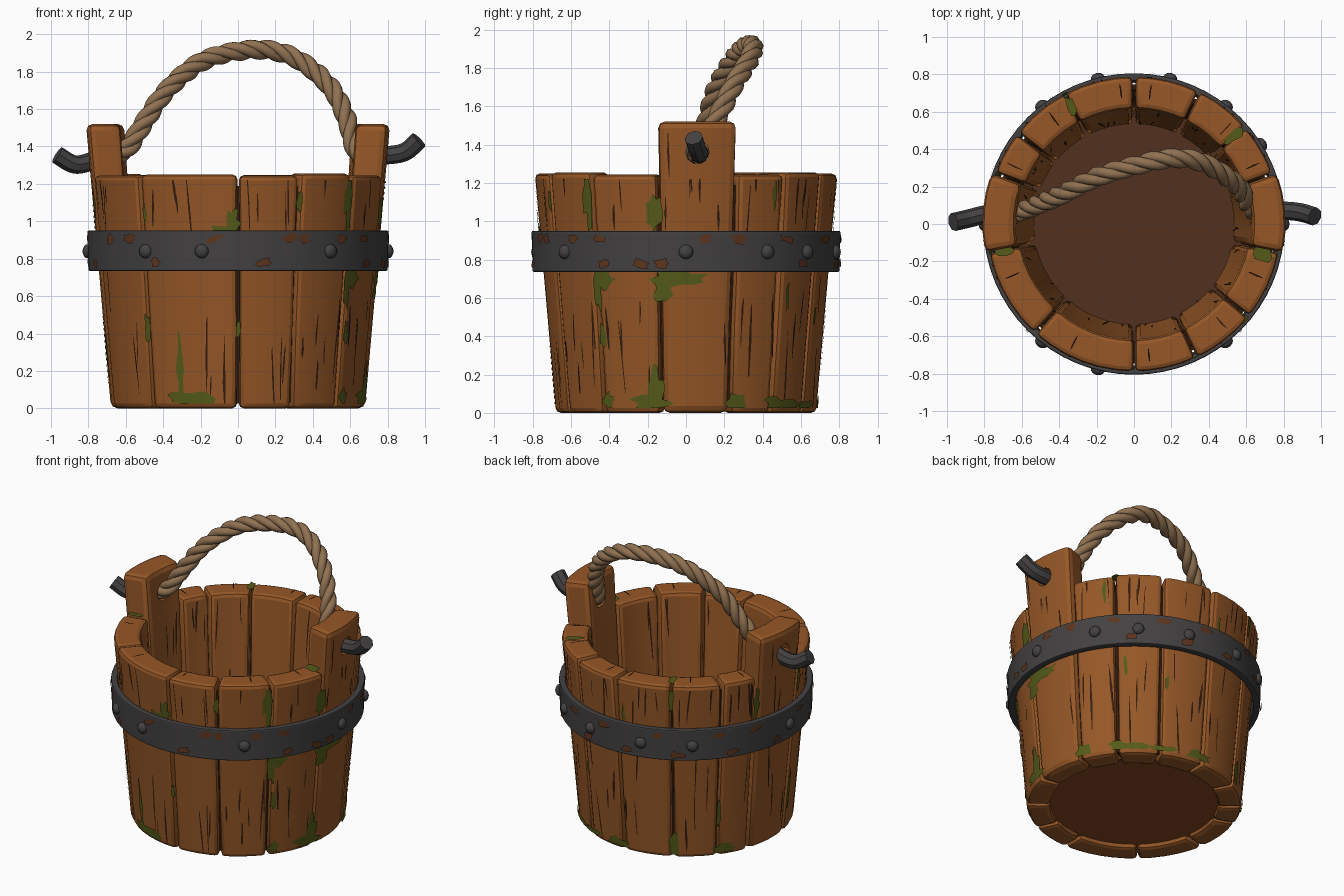
import bpy, bmesh, random
from math import sin, cos, pi, radians
from mathutils import Vector, Matrix

random.seed(7)
if "Cube" in bpy.data.objects:
    bpy.data.objects.remove(bpy.data.objects["Cube"], do_unlink=True)


def material(name, r, g, b):
    m = bpy.data.materials.new(name)
    m.use_nodes = True
    m.diffuse_color = (r, g, b, 1)
    node = m.node_tree.nodes["Principled BSDF"]
    node.inputs["Base Color"].default_value = (r, g, b, 1)
    node.inputs["Roughness"].default_value = 0.8
    return m


WOOD = material("wood", 0.305, 0.096, 0.02)
CRACK = material("dark crack", 0.035, 0.012, 0.005)
FLOOR = material("floor wood", 0.086, 0.031, 0.014)
UNDERSIDE = material("underside wood", 0.235, 0.066, 0.017)
MOSS = material("moss", 0.09, 0.105, 0.01)
IRON = material("iron", 0.057, 0.053, 0.055)
RUST = material("rust", 0.11, 0.035, 0.013)
ROPE = material("rope", 0.28, 0.165, 0.083)
CREASE = material("rope crease", 0.05, 0.024, 0.01)


def outer(z):
    return 0.68 + 0.088 * z


def inner(z):
    return 0.53 + 0.07 * z


def polar(a, r, z):
    return Vector((r * cos(a), r * sin(a), z))


def activate(obj):
    bpy.ops.object.select_all(action="DESELECT")
    obj.select_set(True)
    bpy.context.view_layer.objects.active = obj


def build(name, bm, mat, bevel=0, smooth=20, cutter=None):
    mesh = bpy.data.meshes.new(name)
    bm.to_mesh(mesh)
    bm.free()
    mesh.materials.append(mat)
    obj = bpy.data.objects.new(name, mesh)
    bpy.context.collection.objects.link(obj)
    activate(obj)
    if bevel:
        mod = obj.modifiers.new("bevel", "BEVEL")
        mod.width, mod.segments = bevel, 2
        mod.limit_method, mod.angle_limit = "ANGLE", radians(40)
        bpy.ops.object.modifier_apply(modifier=mod.name)
    if cutter:
        mod = obj.modifiers.new("hole", "BOOLEAN")
        mod.object, mod.operation, mod.solver = cutter, "DIFFERENCE", "EXACT"
        bpy.ops.object.modifier_apply(modifier=mod.name)
        bpy.data.objects.remove(cutter, do_unlink=True)
        activate(obj)
    bpy.ops.object.shade_smooth_by_angle(angle=radians(smooth))
    return obj


def lathe(name, profile, mat, bevel=0, n=64):
    bm = bmesh.new()
    rings = [[bm.verts.new(polar(2 * pi * i / n, r, z)) for r, z in profile] for i in range(n)]
    k = len(profile)
    for i in range(n):
        a, b = rings[i], rings[(i + 1) % n]
        for j in range(k):
            bm.faces.new((a[j], b[j], b[(j + 1) % k], a[(j + 1) % k]))
    bmesh.ops.recalc_face_normals(bm, faces=bm.faces)
    build(name, bm, mat, bevel)


def tube(name, points, radius, mat, smooth=50):
    curve = bpy.data.curves.new(name, "CURVE")
    curve.dimensions = "3D"
    curve.bevel_depth, curve.bevel_resolution, curve.use_fill_caps = radius, 2, True
    spline = curve.splines.new("POLY")
    spline.points.add(len(points) - 1)
    for p, co in zip(spline.points, points):
        p.co = (*co, 1)
    curve.materials.append(mat)
    obj = bpy.data.objects.new(name, curve)
    bpy.context.collection.objects.link(obj)
    activate(obj)
    bpy.ops.object.convert(target="MESH")
    bpy.ops.object.shade_smooth_by_angle(angle=radians(smooth))


def smooth_path(points, steps):
    # Catmull-Rom interpolation through the given points
    p = [Vector(q) for q in points]
    p = [2 * p[0] - p[1]] + p + [2 * p[-1] - p[-2]]
    path = []
    for a, b, c, d in zip(p, p[1:], p[2:], p[3:]):
        for i in range(steps):
            t = i / steps
            path.append(b + (c - a) * t / 2 + (a - 2.5 * b + 2 * c - d / 2) * t ** 2
                        + (1.5 * (b - c) + (d - a) / 2) * t ** 3)
    return path + [p[-2]]


# Staves, with two tall ones that carry the handle
def stave(name, a0, a1, top, bevel, cutter=None):
    bm = bmesh.new()
    n = max(3, round((a1 - a0) / radians(7)))
    rows = []
    for z in (0, 0.45, 0.9, top):
        b0 = a0 + 0.008 + random.uniform(-0.005, 0.005)
        b1 = a1 - 0.008 + random.uniform(-0.005, 0.005)
        angles = [b0 + (b1 - b0) * i / n for i in range(n + 1)]
        loop = [polar(a, outer(z), z) for a in angles]
        loop += [polar(a, inner(z), z) for a in reversed(angles)]
        rows.append([bm.verts.new(v) for v in loop])
    k = len(rows[0])
    for low, high in zip(rows, rows[1:]):
        for i in range(k):
            j = (i + 1) % k
            bm.faces.new((low[i], low[j], high[j], high[i]))
    bm.faces.new(rows[0][::-1])
    bm.faces.new(rows[-1])
    build(name, bm, WOOD, bevel, 20, cutter)


def disc(name, x, y, z, radius, depth, mat, n, turn=0):
    bm = bmesh.new()
    place = Matrix.Translation((x, y, z)) @ Matrix.Rotation(turn, 4, "Y")
    bmesh.ops.create_cone(bm, cap_ends=True, segments=n, radius1=radius, radius2=radius,
                          depth=depth, matrix=place)
    return build(name, bm, mat)


seams = [radians(a) for a in (-11, 20, 41, 64, 90, 118, 142, 160, 191, 228, 270, 295, 321, 349)]
spans = list(zip(seams, seams[1:]))
tall = {0: 0.74, 7: -0.74}
for i, (a0, a1) in enumerate(spans):
    if i in tall:
        cutter = disc("hole_cutter", tall[i], 0.06, 1.36, 0.062, 0.6, WOOD, 10, pi / 2)
        cutter.hide_render = True
        stave("handle_stave", a0, a1, 1.52, 0.035, cutter)
    else:
        stave("stave", a0, a1, 1.25 + random.uniform(-0.006, 0.006), 0.026)

# Dark liner behind the seams, and the floor
lathe("seam_liner", [(0.62, 0.03), (0.645, 0.03), (0.745, 1.19), (0.72, 1.19)], CRACK)
disc("floor", 0, 0, 0.075, 0.63, 0.05, FLOOR, 48)
disc("floor_underside", 0, 0, 0.04, 0.56, 0.02, UNDERSIDE, 48)

# Iron band and rivets
lathe("band", [(0.755, 0.735), (0.8, 0.735), (0.806, 0.95), (0.765, 0.95)], IRON, 0.008)
for a in (-128, -104, -52, 0, 32, 52, 76, 104, 128, 180):
    bm = bmesh.new()
    place = (Matrix.Translation(polar(radians(a), 0.803, 0.84))
             @ Matrix.Rotation(radians(a), 4, "Z") @ Matrix.Diagonal((0.75, 1, 1, 1)))
    bmesh.ops.create_uvsphere(bm, u_segments=12, v_segments=8, radius=0.038, matrix=place)
    build("rivet", bm, IRON, 0, 40)


# Thin painted plates that follow a surface
def wall(a, z, radius, top=1.22, side=1, lean=0):
    def place(u, v):
        h = min(max(z + v, 0.025), top)
        r = radius(h)
        return polar(a + side * (u + lean * v) / r, r, h)
    return place


def rim(a):
    return lambda u, v: polar(a - u / 0.7, 0.71 + v, 1.26)


def plates(name, mat, specs):
    bm = bmesh.new()
    for place, w, h, n in specs:
        centre = bm.verts.new(place(0, 0))
        size = [random.uniform(0.55, 1.2) for _ in range(n)]
        half, full = [[bm.verts.new(place(s * k * w * cos(2 * pi * i / n), s * k * h * sin(2 * pi * i / n)))
                       for i, k in enumerate(size)] for s in (0.5, 1)]
        for i in range(n):
            j = (i + 1) % n
            bm.faces.new((centre, half[i], half[j]))
            bm.faces.new((half[i], full[i], full[j], half[j]))
    build(name, bm, mat)


# Wood cracks on both faces of every stave, and short ones on the rim
cracks = []
for i, (a0, a1) in enumerate(spans):
    for j in range(10):
        a = a0 + (a1 - a0) * random.uniform(0.1, 0.9)
        top = 1.46 if i in tall and abs(sin(a) * 0.77 - 0.06) > 0.09 else 1.22
        z = random.choice((random.uniform(0.1, 0.65), random.uniform(1, top)))
        face = (lambda h: outer(h) + 0.004, 1) if j < 7 else (lambda h: inner(h) - 0.006, -1)
        cracks.append((wall(a, z, face[0], top, face[1], random.uniform(-0.07, 0.07)),
                       random.uniform(0.004, 0.009), random.uniform(0.07, 0.26), 6))
    if i not in tall:
        cracks.append((rim(a0 + (a1 - a0) * random.uniform(0.2, 0.8)), 0.005, 0.05, 6))
plates("wood_cracks", CRACK, cracks)

# Moss: angle, height, half width, half height
moss = [(-113, 0.05, 0.14, 0.05), (-116, 0.2, 0.025, 0.2), (-132, 0.43, 0.025, 0.07),
        (-130, 1.04, 0.015, 0.06), (-92, 0.99, 0.04, 0.08), (-96, 0.96, 0.08, 0.02),
        (-90, 0.43, 0.015, 0.05), (-65, 1.1, 0.02, 0.08), (-41, 1.14, 0.03, 0.2),
        (-39, 0.65, 0.03, 0.14), (-35, 0.7, 0.06, 0.06), (-37, 0.4, 0.02, 0.08),
        (-36, 0.06, 0.04, 0.05), (-12, 1.04, 0.045, 0.1), (-3, 0.7, 0.16, 0.05),
        (-9, 0.65, 0.06, 0.09), (-13, 0.12, 0.05, 0.12), (-16, 0.05, 0.11, 0.04),
        (36, 1.13, 0.015, 0.1), (53, 0.045, 0.1, 0.03), (23, 0.05, 0.06, 0.06),
        (42, 0.05, 0.08, 0.04), (46, 0.6, 0.015, 0.08), (67, 0.5, 0.015, 0.06),
        (65, 0.04, 0.1, 0.03), (87, 0.05, 0.1, 0.04), (94, 1.0, 0.015, 0.08),
        (118, 1.14, 0.02, 0.1), (119, 0.08, 0.04, 0.11), (142, 0.3, 0.015, 0.1),
        (160, 1.05, 0.03, 0.12), (145, 0.05, 0.09, 0.04), (191, 0.3, 0.02, 0.15),
        (191, 1.1, 0.025, 0.12)]
specs = [(wall(radians(a), z, lambda h: outer(h) + 0.006), w, h, 14) for a, z, w, h in moss]
specs += [(rim(radians(a)), w, 0.06, 10) for a, w in ((-13, 0.04), (41, 0.03), (118, 0.025), (192, 0.025))]
plates("moss_patches", MOSS, specs)

# Rust along the upper and lower edges of the band
upper = (-136, -99, -70, -47, -64, -34, 7, 20, 41, 64, 85, 112, 140, 158, 188, 212)
lower = (-123, -80, -32, -17, -9, 49, 75, 97, 121, 147, 170, 200)
rust = []
for angles, z in ((upper, 0.907), (lower, 0.78)):
    for a in angles:
        rust.append((wall(radians(a), z, lambda h: 0.811, lean=random.uniform(-0.8, 0.8)),
                     random.uniform(0.035, 0.055), random.uniform(0.022, 0.032), 11))
plates("rust_patches", RUST, rust)

# Bent iron pegs through the tall staves
tube("left_peg", smooth_path([(0.69, 0.07, 1.35), (0.82, 0.07, 1.355), (0.9, 0.06, 1.375),
                              (0.967, 0.04, 1.435)], 4), 0.049, IRON, 35)
tube("right_peg", smooth_path([(-0.69, 0.06, 1.36), (-0.8, 0.05, 1.315), (-0.88, 0.03, 1.305),
                               (-0.967, 0.01, 1.355)], 4), 0.049, IRON, 35)

# Twisted rope handle: three strands around a dark core
rope = smooth_path([(-0.7, 0.06, 1.35), (-0.6, 0.07, 1.38), (-0.5, 0.11, 1.53), (-0.38, 0.16, 1.7),
                    (-0.2, 0.25, 1.85), (0, 0.31, 1.91), (0.2, 0.35, 1.91), (0.36, 0.33, 1.84),
                    (0.5, 0.25, 1.71), (0.58, 0.17, 1.55), (0.63, 0.08, 1.38), (0.7, 0.06, 1.34)], 12)
tube("rope_core", rope, 0.032, CREASE)
side = Vector((-0.25, 1, -0.2))
for s in range(3):
    strand, length = [], 0
    for i, p in enumerate(rope):
        tangent = (rope[min(i + 1, len(rope) - 1)] - rope[max(i - 1, 0)]).normalized()
        n = tangent.cross(side).normalized()
        b = tangent.cross(n)
        length += (p - rope[i - 1]).length if i else 0
        t = 2 * pi * (s / 3 + length / 0.31)
        strand.append(p + 0.026 * (n * cos(t) + b * sin(t)))
    tube("rope_strand", strand, 0.029, ROPE)
